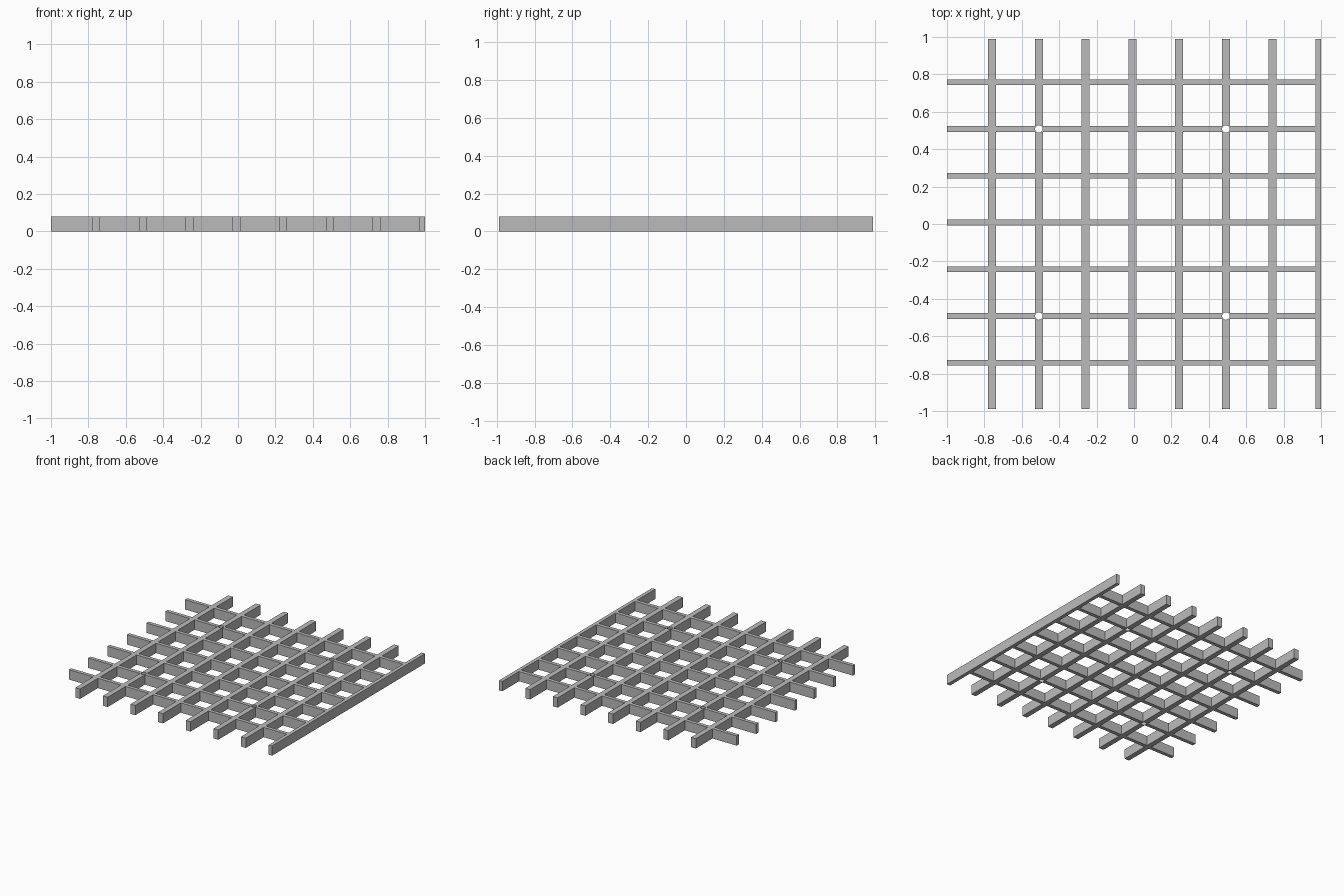
import bpy
import bmesh

HEIGHT = 0.08
REACH = 0.988          # half length of the long bars
PITCH = 0.25
LONG_W, CROSS_W = 0.043, 0.03

cube = bpy.data.objects.get("Cube")
if cube:
    bpy.data.objects.remove(cube, do_unlink=True)

grey = bpy.data.materials.new("light_grey")
grey.use_nodes = True
colour = (0.5, 0.5, 0.5, 1)
grey.diffuse_color = colour
grey.node_tree.nodes["Principled BSDF"].inputs["Base Color"].default_value = colour

# Spans covered by the long bars (along y) and the cross bars (along x)
long_x = [-0.009 + PITCH * i for i in range(-3, 4)]
cross_y = [0.008 + PITCH * i for i in range(-3, 4)]
long_spans = [(c - LONG_W / 2, c + LONG_W / 2) for c in long_x] + [(0.97, 1.0)]
cross_spans = [(c - CROSS_W / 2, c + CROSS_W / 2) for c in cross_y]


def covered(v, spans):
    return any(a < v < b for a, b in spans)


def finish(bm, name):
    bmesh.ops.recalc_face_normals(bm, faces=bm.faces)
    mesh = bpy.data.meshes.new(name)
    bm.to_mesh(mesh)
    bm.free()
    mesh.materials.append(grey)
    obj = bpy.data.objects.new(name, mesh)
    bpy.context.collection.objects.link(obj)
    return obj


# Lattice plan: fill every cell lying on a bar, then extrude it upward
xs = sorted([-1.0] + [v for s in long_spans for v in s])
ys = sorted([-REACH, REACH] + [v for s in cross_spans for v in s])
bm = bmesh.new()
for x0, x1 in zip(xs, xs[1:]):
    for y0, y1 in zip(ys, ys[1:]):
        if covered((x0 + x1) / 2, long_spans) or covered((y0 + y1) / 2, cross_spans):
            bm.faces.new([bm.verts.new((x, y, 0)) for x, y in
                          ((x0, y0), (x1, y0), (x1, y1), (x0, y1))])
bmesh.ops.remove_doubles(bm, verts=bm.verts, dist=0.0001)
plan = bmesh.ops.extrude_face_region(bm, geom=bm.faces[:], use_keep_orig=True)
top = [v for v in plan["geom"] if isinstance(v, bmesh.types.BMVert)]
bmesh.ops.translate(bm, verts=top, vec=(0, 0, HEIGHT))
lattice = finish(bm, "lattice")


def pegs(name, radius, depth):
    """Four upright cylinders at the fixing points."""
    bm = bmesh.new()
    for i in (1, 5):
        for j in (1, 5):
            made = bmesh.ops.create_cone(bm, cap_ends=True, segments=24,
                                         radius1=radius, radius2=radius, depth=depth)
            bmesh.ops.translate(bm, verts=made["verts"],
                                vec=(long_x[i], cross_y[j], HEIGHT / 2))
    return finish(bm, name)


# Fixing sockets: small round bosses with through holes
bosses = pegs("boss_helper", 0.026, HEIGHT)
holes = pegs("hole_cutter", 0.02, HEIGHT * 2)
for helper, operation in ((bosses, "UNION"), (holes, "DIFFERENCE")):
    helper.hide_render = True
    helper.hide_viewport = True
    mod = lattice.modifiers.new(helper.name, "BOOLEAN")
    mod.object = helper
    mod.operation = operation
    mod.solver = "EXACT"

# Bake the modifiers and drop the helpers
depsgraph = bpy.context.evaluated_depsgraph_get()
baked = bpy.data.meshes.new_from_object(lattice.evaluated_get(depsgraph))
lattice.modifiers.clear()
lattice.data = baked
for helper in (bosses, holes):
    bpy.data.objects.remove(helper, do_unlink=True)
